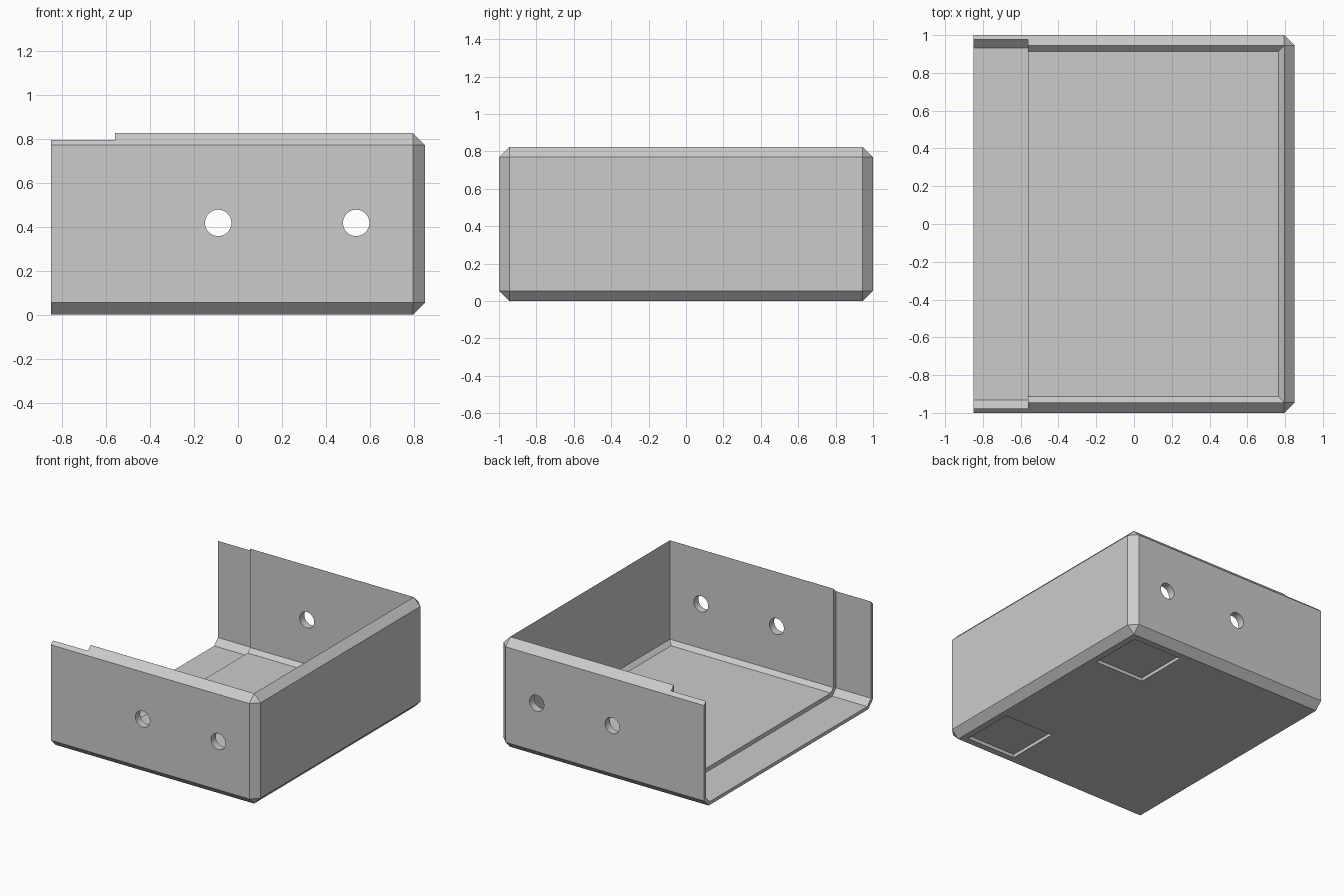
import bpy
import bmesh
import math
from mathutils import Matrix

if "Cube" in bpy.data.objects:
    bpy.data.objects.remove(bpy.data.objects["Cube"])

grey = bpy.data.materials.new("light grey")
grey.use_nodes = True
COLOUR = (0.6, 0.6, 0.6, 1)
grey.diffuse_color = COLOUR
grey.node_tree.nodes["Principled BSDF"].inputs["Base Color"].default_value = COLOUR


def finish(bm, name):
    mesh = bpy.data.meshes.new(name)
    bmesh.ops.recalc_face_normals(bm, faces=bm.faces)
    bm.to_mesh(mesh)
    bm.free()
    mesh.materials.append(grey)
    obj = bpy.data.objects.new(name, mesh)
    bpy.context.collection.objects.link(obj)
    return obj


def block(name, low, high, chamfer=0, rule=None):
    """Box between two corners; edges whose midpoint passes the rule are chamfered."""
    bm = bmesh.new()
    bmesh.ops.create_cube(bm, size=1)
    if rule:
        chosen = [e for e in bm.edges if rule((e.verts[0].co + e.verts[1].co) / 2)]
    for v in bm.verts:
        v.co = [a + (b - a) * (c + 0.5) for a, b, c in zip(low, high, v.co)]
    if rule:
        bmesh.ops.bevel(bm, geom=chosen, offset=chamfer, segments=1,
                        profile=0.5, affect='EDGES', clamp_overlap=False)
    return finish(bm, name)


def cut(body, cutter):
    cutter.hide_render = True
    mod = body.modifiers.new("cut", 'BOOLEAN')
    mod.operation = 'DIFFERENCE'
    mod.solver = 'EXACT'
    mod.object = cutter
    bpy.context.view_layer.objects.active = body
    bpy.ops.object.modifier_apply(modifier=mod.name)
    bpy.data.objects.remove(cutter)


# Outer shell, chamfered everywhere except around the open end
tray = block("open_tray", (-0.85, -1, 0), (0.85, 1, 0.825), 0.055,
             lambda m: m.x > -0.1)

# Main cavity with a chamfer where the walls meet the floor
cut(tray, block("cavity", (-1, -0.944, 0.055), (0.794, 0.944, 1.2), 0.03,
                lambda m: m.z < -0.1 and m.x > -0.1))

# Wider, deeper step at the open end
cut(tray, block("end_step", (-1, -0.976, 0.025), (-0.56, 0.976, 1.2), 0.045,
                lambda m: m.z < -0.1 and abs(m.y) > 0.1))

# Round holes through both side walls
for x in (-0.09, 0.537):
    bm = bmesh.new()
    bmesh.ops.create_cone(bm, cap_ends=True, segments=40, radius1=0.06, radius2=0.06,
                          depth=3, matrix=Matrix.Translation((x, 0, 0.417))
                          @ Matrix.Rotation(math.pi / 2, 4, 'X'))
    cut(tray, finish(bm, "side_hole"))

# Shallow square foot recesses under the closed end
for side in (-1, 1):
    y = side * 0.69
    cut(tray, block("foot_recess", (0.335, y - 0.205, -0.1), (0.745, y + 0.205, 0.025)))

# Smooth only the hole walls
bpy.ops.object.select_all(action='DESELECT')
tray.select_set(True)
bpy.context.view_layer.objects.active = tray
bpy.ops.object.shade_smooth_by_angle(angle=math.radians(30))
